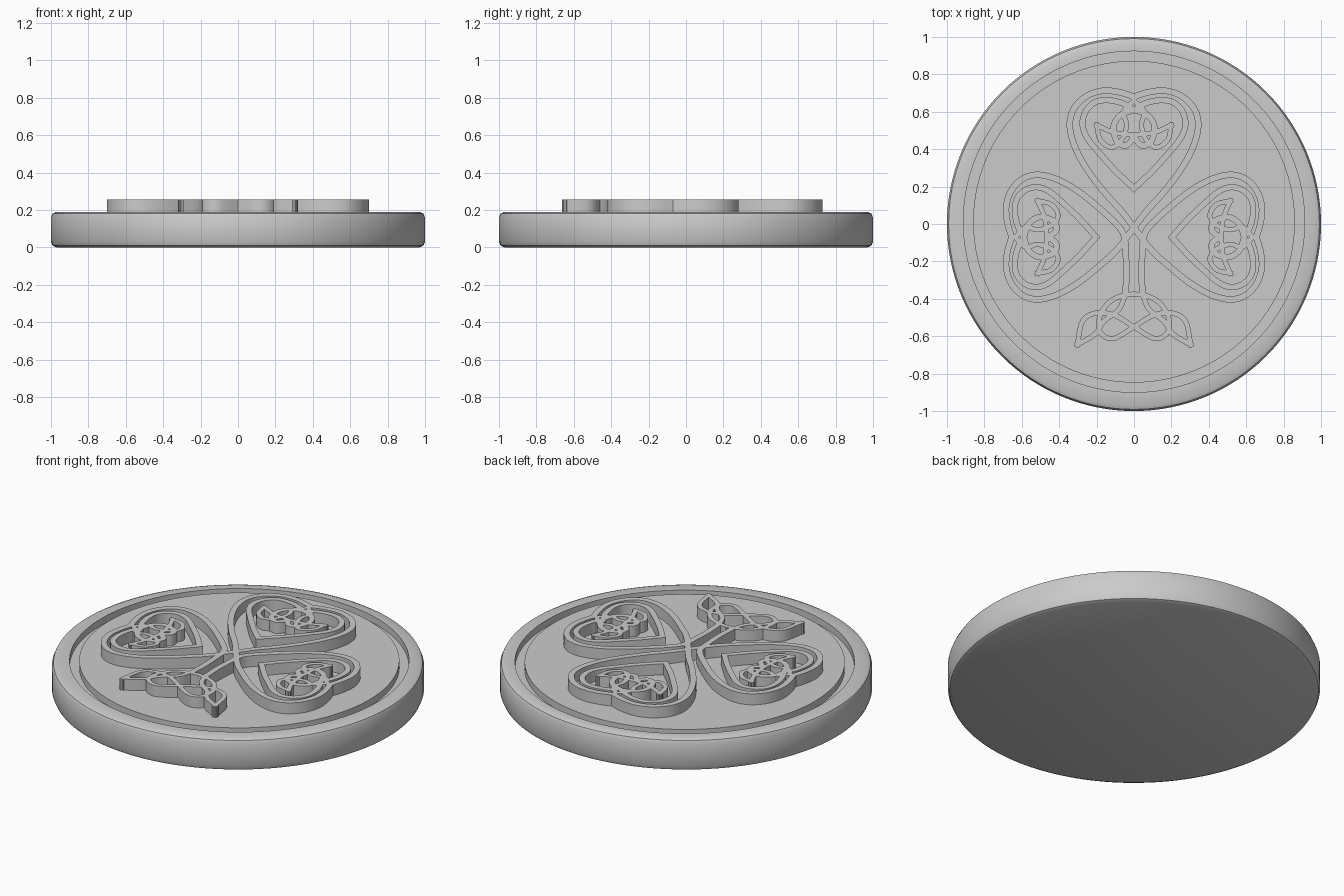
import bpy, bmesh, math
from mathutils import Vector

cube = bpy.data.objects.get("Cube")
if cube:
    bpy.data.objects.remove(cube, do_unlink=True)

stone = bpy.data.materials.new("grey_stone")
stone.use_nodes = True
stone.diffuse_color = (0.6, 0.6, 0.6, 1)
stone.node_tree.nodes["Principled BSDF"].inputs["Base Color"].default_value = (0.6, 0.6, 0.6, 1)

BASE, TOP = 0.18, 0.255


def finish(name, bm):
    bmesh.ops.recalc_face_normals(bm, faces=bm.faces)
    mesh = bpy.data.meshes.new(name)
    bm.to_mesh(mesh)
    bm.free()
    mesh.materials.append(stone)
    obj = bpy.data.objects.new(name, mesh)
    bpy.context.collection.objects.link(obj)
    bpy.ops.object.select_all(action='DESELECT')
    obj.select_set(True)
    bpy.context.view_layer.objects.active = obj
    bpy.ops.object.shade_smooth_by_angle(angle=math.radians(35))
    return obj


def smooth_path(points, steps=7):
    """Catmull-Rom curve through the points."""
    p = [Vector(q) for q in points]
    p = [2 * p[0] - p[1]] + p + [2 * p[-1] - p[-2]]
    out = []
    for a, b, c, d in zip(p, p[1:], p[2:], p[3:]):
        for i in range(steps):
            t = i / steps
            out.append(0.5 * (2 * b + (c - a) * t + (2 * a - 5 * b + 4 * c - d) * t * t
                              + (3 * b - a - 3 * c + d) * t ** 3))
    return out + [p[-2]]


def ribbon(bm, points, width):
    """Raised flat-topped strand along a smooth path."""
    path = smooth_path(points)
    half = width / 2
    path[0] = path[0] + (path[0] - path[1]).normalized() * half
    path[-1] = path[-1] + (path[-1] - path[-2]).normalized() * half
    rings = []
    for i, p in enumerate(path):
        t = (path[min(i + 1, len(path) - 1)] - path[max(i - 1, 0)]).normalized()
        n = Vector((-t.y, t.x)) * half
        rings.append([bm.verts.new((q.x, q.y, z)) for q, z in
                      ((p + n, BASE), (p + n, TOP), (p - n, TOP), (p - n, BASE))])
    for a, b in zip(rings, rings[1:]):
        for k in range(4):
            bm.faces.new((a[k], a[(k + 1) % 4], b[(k + 1) % 4], b[k]))
    bm.faces.new(rings[0])
    bm.faces.new(rings[-1])


def mirror(points):
    return [(-x, y) for x, y in points]


def top_leaf(points):
    return list(points)


def left_leaf(points):
    return [(-0.92 * u - 0.028, 0.97 * v - 0.07) for v, u in points]


def right_leaf(points):
    return mirror(left_leaf(points))


# Disc with rounded rims and a ring groove
profile = [(0.97, 0), (0.991, 0.009), (1, 0.03), (1, 0.16), (0.991, 0.181), (0.97, 0.19),
           (0.912, 0.19), (0.912, 0.15), (0.86, 0.15), (0.86, 0.19)]
bm = bmesh.new()
SEG = 128
rings = []
for r, z in profile:
    shift = 0.012 if r < 0.93 else 0
    rings.append([bm.verts.new((r * math.cos(math.tau * i / SEG),
                                r * math.sin(math.tau * i / SEG) + shift, z))
                  for i in range(SEG)])
for a, b in zip(rings, rings[1:]):
    for i in range(SEG):
        j = (i + 1) % SEG
        bm.faces.new((a[i], a[j], b[j], b[i]))
bm.faces.new(rings[0])
bm.faces.new(rings[-1])
finish("round_base", bm)

# Outer heart-shaped strands that cross at the centre and run into the stem
side = [(0, 0.68), (0.08, 0.705), (0.17, 0.712), (0.26, 0.68), (0.325, 0.61),
        (0.343, 0.52), (0.315, 0.41), (0.25, 0.29), (0.15, 0.16), (0.06, 0.06)]
stem = [(-0.052, -0.07), (-0.045, -0.15), (-0.04, -0.26), (-0.045, -0.36)]
cross = side + left_leaf(mirror(side))[::-1]
bm = bmesh.new()
for strand in (cross, left_leaf(side) + stem):
    ribbon(bm, strand, 0.034)
    ribbon(bm, mirror(strand), 0.034)
finish("outer_leaf_strands_and_stem", bm)

# Inner heart and knot of each leaf
heart = [(0, 0.19), (0.1, 0.285), (0.19, 0.385), (0.25, 0.46), (0.275, 0.53), (0.26, 0.6),
         (0.21, 0.65), (0.14, 0.662), (0.06, 0.645), (0, 0.61), (-0.07, 0.585),
         (-0.11, 0.52), (-0.09, 0.44), (-0.04, 0.42), (0, 0.465)]
pointed_loop = [(0.2, 0.53), (0.18, 0.45), (0.12, 0.41), (0.065, 0.45),
                (0.04, 0.53), (0.055, 0.6), (0, 0.66)]
tie = [(0.2, 0.53), (0.11, 0.49), (0, 0.475)]
for name, place in (("top", top_leaf), ("left", right_leaf), ("right", left_leaf)):
    bm = bmesh.new()
    for strand, width in ((heart, 0.032), (pointed_loop, 0.026), (tie, 0.026)):
        ribbon(bm, place(strand), width)
        ribbon(bm, place(mirror(strand)), width)
    finish(name + "_leaf_knot", bm)

# Knotted root below the stem
shoulder = [(0, -0.375), (0.07, -0.385), (0.14, -0.425), (0.185, -0.5), (0.18, -0.58),
            (0.11, -0.612), (0, -0.55), (-0.1, -0.49), (-0.2, -0.475), (-0.275, -0.52),
            (-0.303, -0.645)]
root_tip = [(0.303, -0.645), (0.21, -0.59), (0.16, -0.52), (0.08, -0.455), (0.045, -0.375)]
bm = bmesh.new()
for strand in (shoulder, root_tip):
    ribbon(bm, strand, 0.027)
    ribbon(bm, mirror(strand), 0.027)
finish("root_knot", bm)
